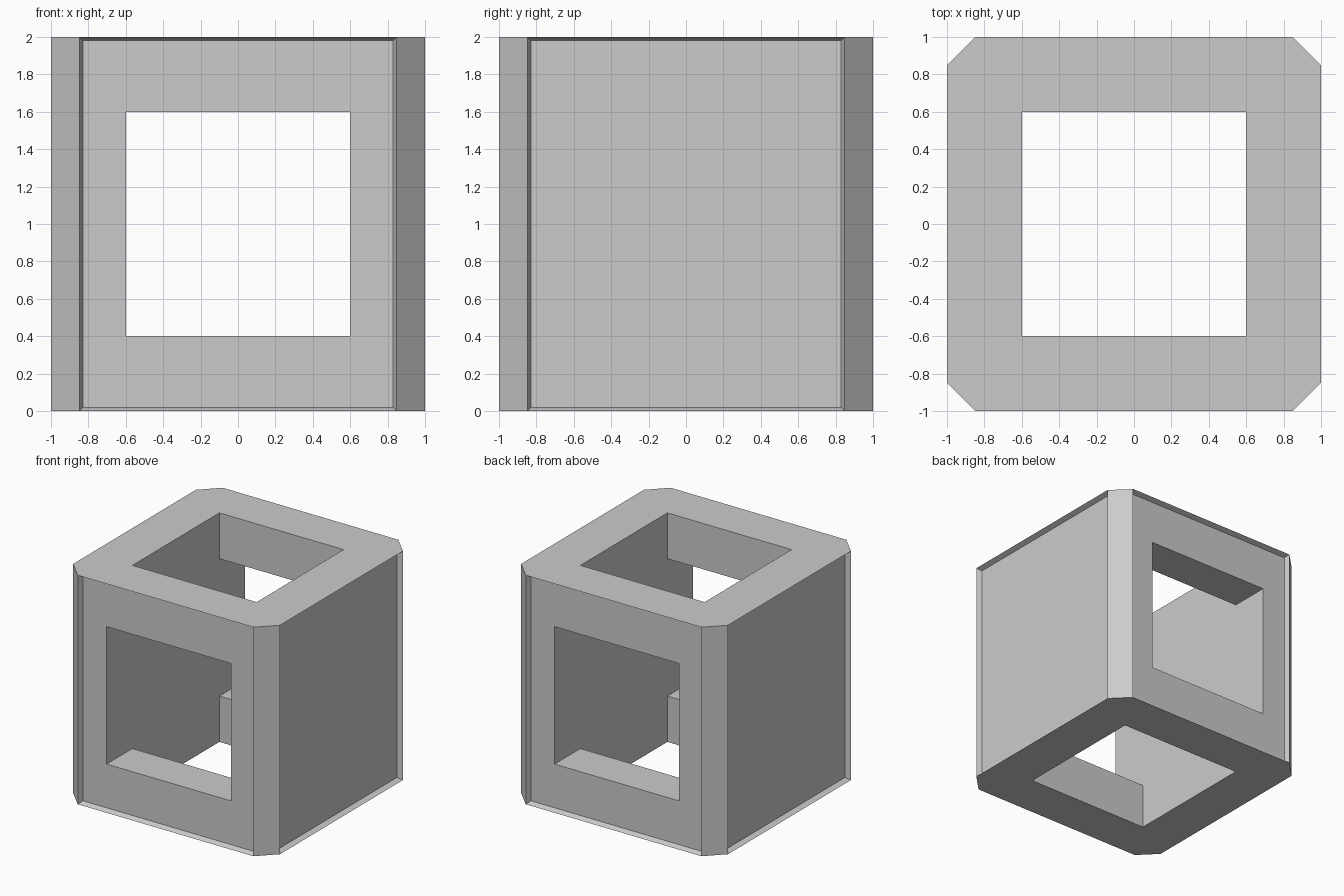
import bpy
import bmesh
from mathutils import Vector

HALF = 1.0        # half of the cube edge
CHAMFER = 0.152   # cut on the four upright corners
RIM = 0.018       # slanted rim width around each side panel
DEPTH = 0.045     # how far the side panels sink in
HOLE = 0.6        # half width of the square openings
REACH = 1.5       # cutter half length

cube = bpy.data.objects.get("Cube")
if cube:
    bpy.data.objects.remove(cube, do_unlink=True)

grey = bpy.data.materials.new("light_grey")
grey.use_nodes = True
colour = (0.6, 0.6, 0.6, 1.0)
grey.diffuse_color = colour
grey.node_tree.nodes["Principled BSDF"].inputs["Base Color"].default_value = colour


def prism(name, profile, direction, recess=False):
    """Extrude a closed profile along a direction, optionally sinking the side panels."""
    bm = bmesh.new()
    base = bm.faces.new([bm.verts.new(p) for p in profile])
    top = bmesh.ops.extrude_face_region(bm, geom=[base], use_keep_orig=True)
    moved = [v for v in top["geom"] if isinstance(v, bmesh.types.BMVert)]
    bmesh.ops.translate(bm, verts=moved, vec=direction)
    bmesh.ops.recalc_face_normals(bm, faces=bm.faces)
    if recess:
        bm.normal_update()
        panels = [f for f in bm.faces
                  if max(abs(f.normal.x), abs(f.normal.y)) > 0.99]
        bmesh.ops.inset_individual(bm, faces=panels, thickness=RIM,
                                   depth=-DEPTH, use_even_offset=True)
    mesh = bpy.data.meshes.new(name)
    bm.to_mesh(mesh)
    bm.free()
    mesh.materials.append(grey)
    obj = bpy.data.objects.new(name, mesh)
    bpy.context.collection.objects.link(obj)
    return obj


# Body: eight-sided block with four sunken side panels
c = HALF - CHAMFER
octagon = []
for sx, sy in ((1, 1), (-1, 1), (-1, -1), (1, -1)):
    pair = [(sx * HALF, sy * c, 0), (sx * c, sy * HALF, 0)]
    octagon += pair if sx == sy else pair[::-1]
frame = prism("cube_frame", octagon, Vector((0, 0, 2 * HALF)), recess=True)

# Cutter: plus-shaped profile opening front to back and top to bottom
plus = []
for sy, sz in ((1, 1), (-1, 1), (-1, -1), (1, -1)):
    arm = [(REACH, HOLE), (HOLE, HOLE), (HOLE, REACH)]
    arm = arm if sy == sz else arm[::-1]
    plus += [(-HOLE, sy * y, HALF + sz * z) for y, z in arm]
cutter = prism("opening_cutter", plus, Vector((2 * HOLE, 0, 0)))
cutter.hide_render = True

# Cut the openings and drop the cutter
cut = frame.modifiers.new("openings", "BOOLEAN")
cut.operation = "DIFFERENCE"
cut.solver = "EXACT"
cut.object = cutter
bpy.context.view_layer.objects.active = frame
frame.select_set(True)
bpy.ops.object.modifier_apply(modifier=cut.name)
bpy.data.objects.remove(cutter, do_unlink=True)
